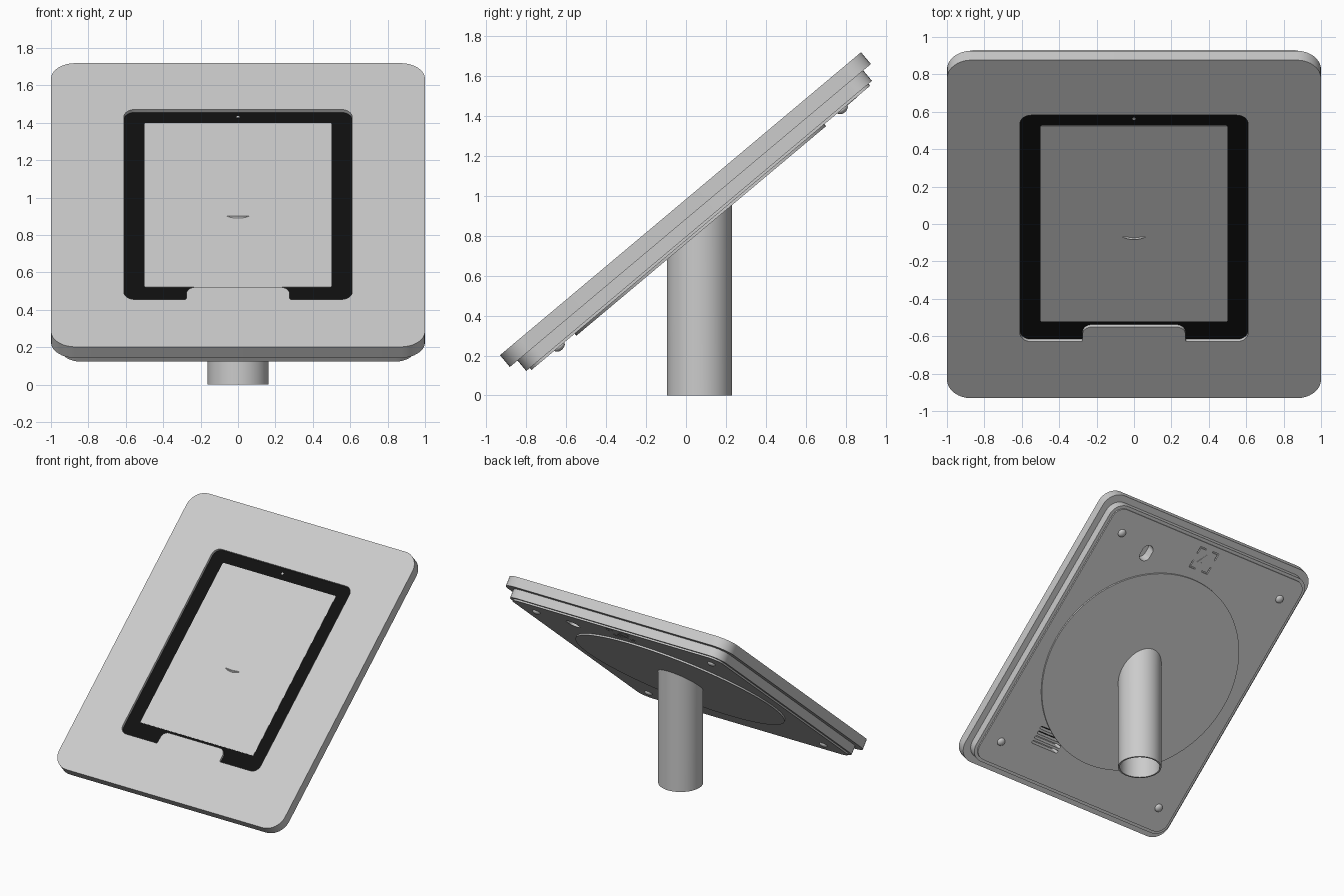
import bpy, bmesh, math
from mathutils import Matrix, Vector

if "Cube" in bpy.data.objects:
    bpy.data.objects.remove(bpy.data.objects["Cube"])

# The panel is drawn flat (x across, y up the slope, z out of the face), then tilted
TILT = math.radians(40)
CENTRE = Vector((0, -0.0275, 0.96))
PANEL = Matrix.Translation(CENTRE) @ Matrix.Rotation(TILT, 4, 'X')


def material(name, value):
    m = bpy.data.materials.new(name)
    m.use_nodes = True
    colour = (value, value, value, 1)
    m.diffuse_color = colour
    m.node_tree.nodes["Principled BSDF"].inputs["Base Color"].default_value = colour
    return m


GREY = material("light grey", 0.6)
BLACK = material("black", 0.005)


def finish(name, bm, mat, matrix=PANEL):
    bmesh.ops.recalc_face_normals(bm, faces=bm.faces)
    mesh = bpy.data.meshes.new(name)
    bm.to_mesh(mesh)
    bm.free()
    mesh.transform(matrix)
    mesh.materials.append(mat)
    obj = bpy.data.objects.new(name, mesh)
    bpy.context.collection.objects.link(obj)
    bpy.ops.object.select_all(action='DESELECT')
    obj.select_set(True)
    bpy.context.view_layer.objects.active = obj
    bpy.ops.object.shade_smooth_by_angle(angle=math.radians(35))
    return obj


def rounded(corners, steps=8):
    """Round right-angled corners given as (x, y, radius)."""
    loop = []
    for i, (x, y, r) in enumerate(corners):
        p = Vector((x, y))
        a = (Vector(corners[i - 1][:2]) - p).normalized()
        b = (Vector(corners[(i + 1) % len(corners)][:2]) - p).normalized()
        for k in range(steps + 1):
            t = math.pi / 2 * k / steps
            loop.append(p + r * (a + b) - r * (math.cos(t) * b + math.sin(t) * a))
    return loop


def rect(hx, hy, r, cx=0, cy=0):
    return rounded([(cx + sx * hx, cy + sy * hy, r)
                    for sx, sy in ((-1, -1), (1, -1), (1, 1), (-1, 1))])


def circle(r, cx=0, cy=0, n=96):
    return [(cx + r * math.cos(2 * math.pi * k / n),
             cy + r * math.sin(2 * math.pi * k / n)) for k in range(n)]


def plate(name, loops, low, high, mat=GREY):
    """Solid plate from an outline followed by any hole outlines."""
    bm = bmesh.new()
    edges = []
    for loop in loops:
        vs = [bm.verts.new((p[0], p[1], low)) for p in loop]
        edges += [bm.edges.new((vs[i - 1], vs[i])) for i in range(len(vs))]
    bmesh.ops.triangle_fill(bm, use_beauty=True, edges=edges)
    new = bmesh.ops.extrude_face_region(bm, geom=bm.faces[:])["geom"]
    top = [g for g in new if isinstance(g, bmesh.types.BMVert)]
    bmesh.ops.translate(bm, verts=top, vec=(0, 0, high - low))
    return finish(name, bm, mat)


def tube(name, outer, inner, bottom, top_at, n=96):
    """Upright tube whose top height is a function of y."""
    bm = bmesh.new()
    rings = []
    for r, is_top in ((outer, False), (outer, True), (inner, True), (inner, False)):
        rings.append([bm.verts.new((x, y, top_at(y) if is_top else bottom))
                      for x, y in circle(r, 0, 0.067, n)])
    for i, ring in enumerate(rings):
        nxt = rings[(i + 1) % 4]
        for k in range(n):
            bm.faces.new((ring[k - 1], ring[k], nxt[k], nxt[k - 1]))
    return finish(name, bm, GREY, Matrix())


# Front frame, with a window that leaves a tab over the bottom edge
window = rounded([(-0.61, -0.785, 0.06), (-0.275, -0.785, 0.012), (-0.275, -0.683, 0.05),
                  (0.275, -0.683, 0.05), (0.275, -0.785, 0.012), (0.61, -0.785, 0.06),
                  (0.61, 0.795, 0.06), (-0.61, 0.795, 0.06)])
plate("front_frame", [rect(1, 1.18, 0.13), window], -0.077, 0)

# Tablet behind the window
plate("tablet", [rect(0.66, 0.84, 0.06)], -0.07, -0.02, BLACK)
plate("screen", [rect(0.5, 0.683, 0.008, 0, 0.022)], -0.021, -0.018)
plate("camera", [circle(0.008, 0, 0.755, 12)], -0.021, -0.018)

# Back housing with cable slot and vents cut through
openings = [rect(0.045, 0.065, 0.044, 0.49, 0.855)]
openings += [rect(0.125, 0.012, 0.011, 0.405, -0.83 + 0.042 * i) for i in range(4)]
plate("back_housing", [rect(0.95, 1.13, 0.11)] + openings, -0.145, -0.077)

# Back cover, with a broken square engraved around an arrow
UP = 0.975
brackets = [[(sx * x, UP + sy * y) for x, y in
             ((0.03, 0.09), (0.09, 0.09), (0.09, 0.03),
              (0.08, 0.03), (0.08, 0.08), (0.03, 0.08))]
            for sx in (-1, 1) for sy in (-1, 1)]
plate("back_cover", [rect(0.925, 1.107, 0.09)] + openings + brackets, -0.158, -0.145)
arrow = [[(-s, UP - 0.6 * s), (s, UP - 0.6 * s), (0, UP + s)] for s in (0.05, 0.04)]
plate("up_arrow", arrow, -0.16, -0.157)

# Round mounting disc
DISC = -0.171
plate("mounting_disc", [circle(0.816, 0, -0.008, 128)], DISC, -0.157)

# Cover screws
for sx, side in ((1, "left"), (-1, "right")):
    for sy, end in ((1, "upper"), (-1, "lower")):
        bm = bmesh.new()
        bmesh.ops.create_uvsphere(
            bm, u_segments=24, v_segments=12, radius=1,
            matrix=Matrix.Translation((sx * 0.775, sy * 0.925, -0.158))
            @ Matrix.Diagonal((0.032, 0.032, 0.02, 1)))
        finish(f"{end}_{side}_screw", bm, GREY)

# Hollow post cut along the disc, with an inner sleeve that just breaks the screen
tube("post", 0.163, 0.151, 0,
     lambda y: CENTRE.z + (DISC + 0.003) / math.cos(TILT) + (y - CENTRE.y) * math.tan(TILT))
tube("inner_sleeve", 0.1505, 0.141, 0.6, lambda y: 0.902)
